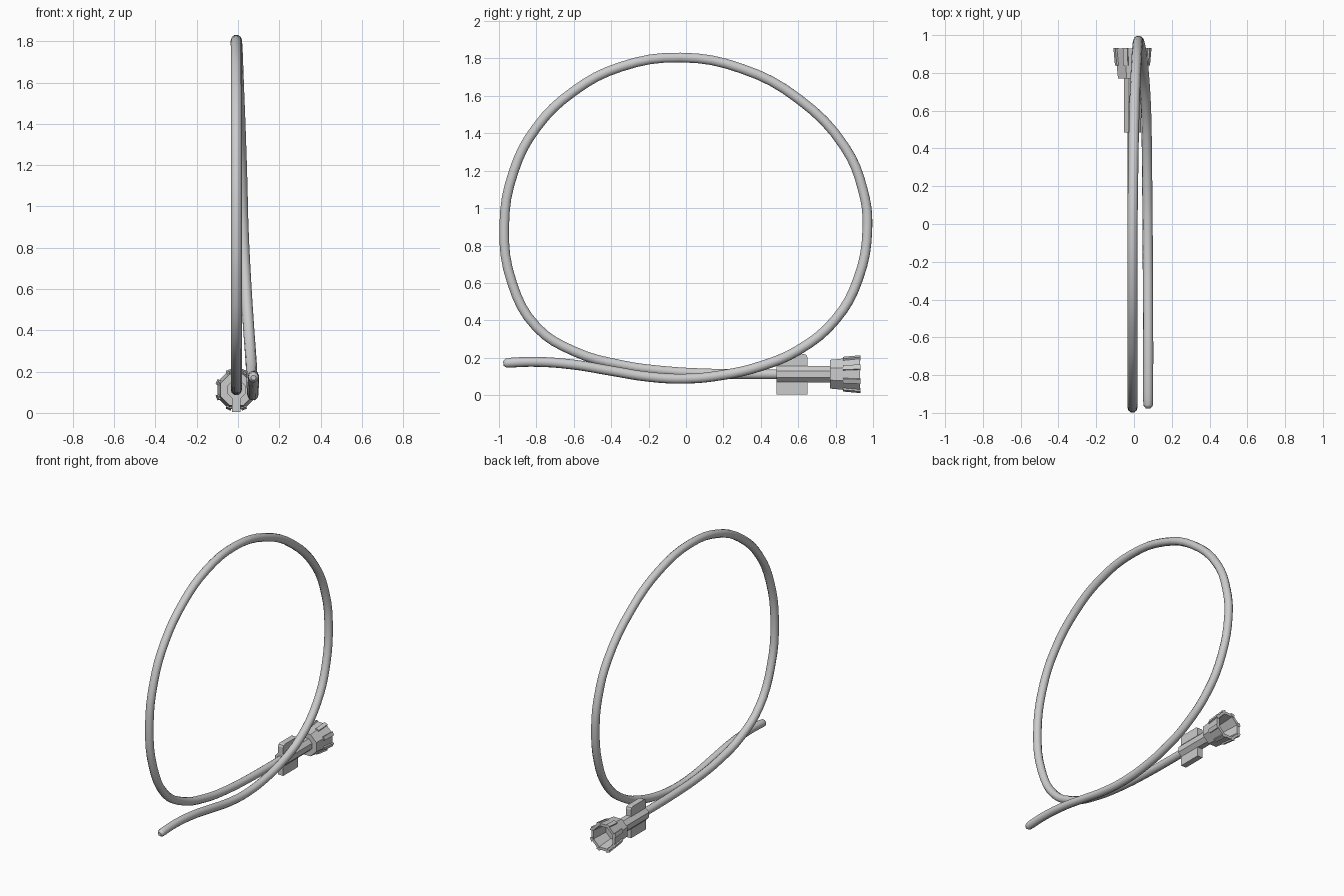
import bpy, bmesh, math

if "Cube" in bpy.data.objects:
    bpy.data.objects.remove(bpy.data.objects["Cube"])

AX, AZ = -0.008, 0.112   # connector axis (runs along y)


def finish(name, bm):
    bmesh.ops.recalc_face_normals(bm, faces=bm.faces)
    me = bpy.data.meshes.new(name)
    bm.to_mesh(me)
    bm.free()
    ob = bpy.data.objects.new(name, me)
    bpy.context.collection.objects.link(ob)
    return ob


def lathe(name, profile, n=8):
    """Faceted solid about the y axis from (y, radius) rings, closed at both ends."""
    bm = bmesh.new()
    rings = []
    for y, r in profile:
        ring = []
        for i in range(n):
            a = 2 * math.pi * (i + 0.5) / n
            ring.append(bm.verts.new((AX + r * math.cos(a), y, AZ + r * math.sin(a))))
        rings.append(ring)
    for a, b in zip(rings, rings[1:]):
        for i in range(n):
            j = (i + 1) % n
            bm.faces.new((a[i], a[j], b[j], b[i]))
    bm.faces.new(rings[0])
    bm.faces.new(rings[-1])
    return finish(name, bm)


# coiled tube: (x, y, z) along its centre line
path = [(-.008, .52, .112), (-.008, .35, .112), (-.008, .15, .115), (-.008, -.1, .128),
        (-.008, -.35, .162), (-.008, -.6, .235), (-.008, -.8, .365), (-.008, -.93, .6),
        (-.008, -.972, .9), (-.008, -.92, 1.2), (-.008, -.8, 1.43), (-.008, -.6, 1.625),
        (-.008, -.35, 1.755), (-.008, -.03, 1.805), (-.004, .3, 1.745), (.002, .6, 1.585),
        (.012, .85, 1.325), (.019, .945, 1.1), (.024, .97, .9), (.038, .92, .62),
        (.052, .8, .405), (.064, .6, .24), (.068, .4, .155), (.07, .2, .108),
        (.072, 0, .088), (.073, -.2, .098), (.074, -.4, .13), (.075, -.6, .163),
        (.075, -.8, .178), (.075, -.93, .174), (.075, -.962, .171), (.075, -.977, .17)]
cu = bpy.data.curves.new("tube", 'CURVE')
cu.dimensions = '3D'
cu.bevel_depth = 0.027
cu.bevel_resolution = 3
cu.resolution_u = 4
cu.use_fill_caps = True
sp = cu.splines.new('BEZIER')
sp.bezier_points.add(len(path) - 1)
for p, co in zip(sp.bezier_points, path):
    p.co = co
    p.handle_left_type = p.handle_right_type = 'AUTO'
sp.bezier_points[-2].radius = 0.9
sp.bezier_points[-1].radius = 0.45      # rounded tip
tube = bpy.data.objects.new("tube", cu)
bpy.context.collection.objects.link(tube)
bpy.context.view_layer.objects.active = tube
tube.select_set(True)
bpy.ops.object.convert(target='MESH')
bpy.ops.object.shade_smooth_by_angle(angle=math.radians(40))

# octagonal connector body
lathe("connector_body", [(.485, .048), (.79, .048)])

# flared hollow cap
lathe("connector_cap", [(.77, .083), (.93, .1), (.93, .08), (.81, .066)])

# grip ribs around the cap mouth
for i in range(8):
    bm = bmesh.new()
    bmesh.ops.create_cube(bm, size=1)
    a = math.pi * (i + 0.5) / 4
    c, s = math.cos(a), math.sin(a)
    for v in bm.verts:
        end = v.co.y > 0
        y = .932 if end else .84
        r = (.104 if end else .095) if v.co.x > 0 else .085
        t = v.co.z * .026
        v.co = (AX + r * c - t * s, y, AZ + r * s + t * c)
    finish(f"cap_rib_{i + 1}", bm)

# upper and lower wings with softened corners
for name, sgn in (("upper_wing", 1), ("lower_wing", -1)):
    bm = bmesh.new()
    bmesh.ops.create_cube(bm, size=1)
    for v in bm.verts:
        outer = v.co.z > 0
        v.co = (AX + v.co.x * .04, .567 + v.co.y * .165, AZ + sgn * (.108 if outer else .02))
    edges = [e for e in bm.edges
             if all(abs(v.co.z - AZ) > .05 for v in e.verts)
             and abs(e.verts[0].co.y - e.verts[1].co.y) < .01]
    bmesh.ops.bevel(bm, geom=edges, offset=.018, segments=2, profile=.5, affect='EDGES')
    finish(name, bm)
